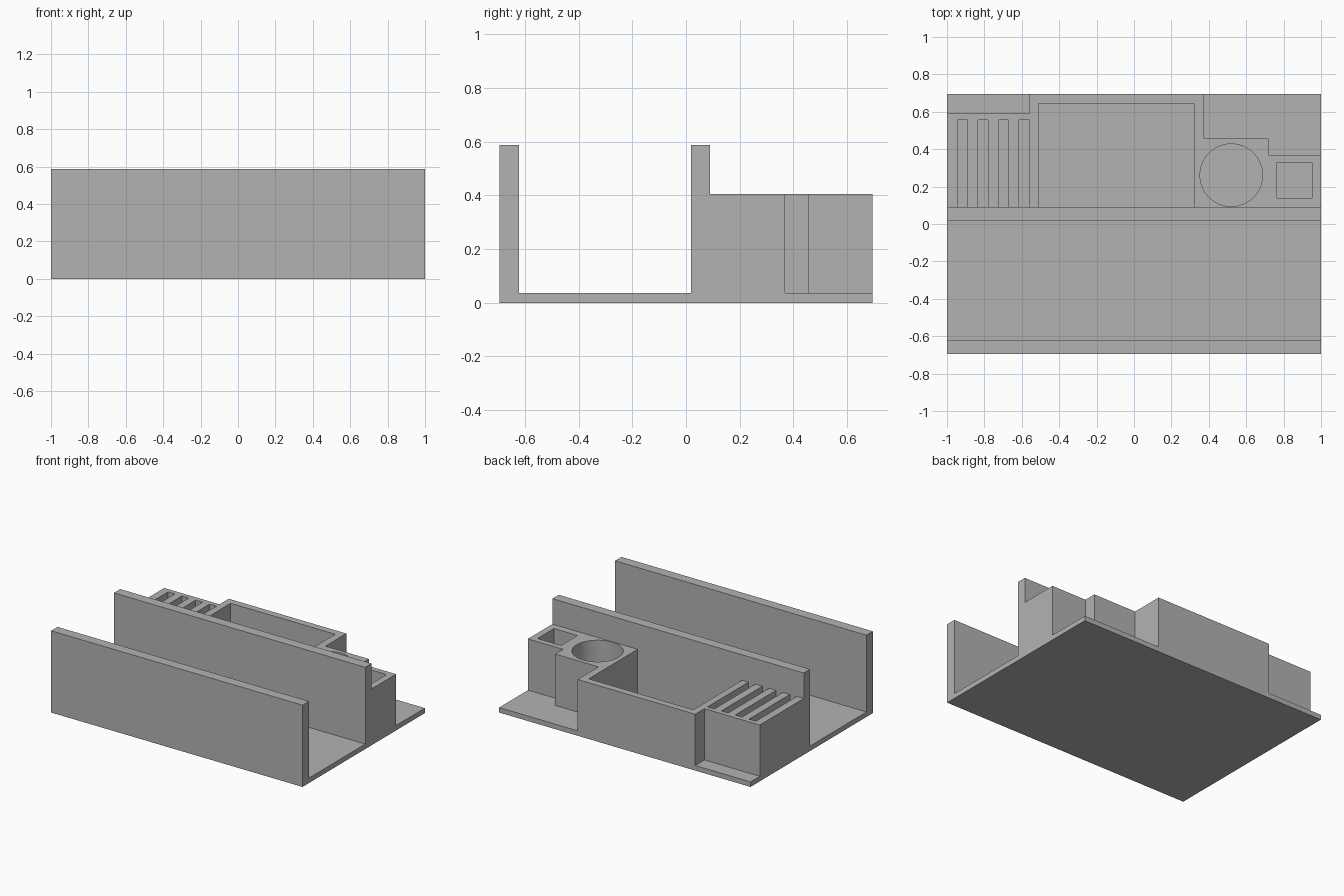
import bpy
import bmesh
import math
from mathutils import Matrix, Vector

cube = bpy.data.objects.get("Cube")
if cube:
    bpy.data.objects.remove(cube, do_unlink=True)

GREY = (0.45, 0.45, 0.45, 1)
grey = bpy.data.materials.new("plain grey")
grey.use_nodes = True
grey.diffuse_color = GREY
grey.node_tree.nodes["Principled BSDF"].inputs["Base Color"].default_value = GREY

BASE, BLOCK, WALL = 0.036, 0.405, 0.588
DEPTH, WALL_BACK = 0.695, 0.09


def finish(name, bm):
    bmesh.ops.recalc_face_normals(bm, faces=bm.faces)
    mesh = bpy.data.meshes.new(name)
    bm.to_mesh(mesh)
    bm.free()
    mesh.materials.append(grey)
    obj = bpy.data.objects.new(name, mesh)
    bpy.context.scene.collection.objects.link(obj)
    return obj


def prism(name, points, direction):
    """Extrude a closed outline along a direction."""
    bm = bmesh.new()
    face = bm.faces.new([bm.verts.new(p) for p in points])
    ext = bmesh.ops.extrude_face_region(bm, geom=[face])
    moved = [v for v in ext["geom"] if isinstance(v, bmesh.types.BMVert)]
    bmesh.ops.translate(bm, verts=moved, vec=Vector(direction))
    return finish(name, bm)


# Base plate with front wall and middle wall, as one cross-section
section = [(-DEPTH, 0), (DEPTH, 0), (DEPTH, BASE), (WALL_BACK, BASE),
           (WALL_BACK, WALL), (0.018, WALL), (0.018, BASE),
           (-0.622, BASE), (-0.622, WALL), (-DEPTH, WALL)]
prism("base_and_walls", [(-1, y, z) for y, z in section], (2, 0, 0))

# Stepped organiser block behind the middle wall
outline = [(-1, WALL_BACK), (1, WALL_BACK), (1, 0.368), (0.72, 0.368),
           (0.72, 0.458), (0.375, 0.458), (0.375, DEPTH),
           (-0.56, DEPTH), (-0.56, 0.59), (-1, 0.59)]
block = prism("organiser_block", [(x, y, BASE) for x, y in outline],
              (0, 0, BLOCK - BASE))

# Compartments: four slots, a tray, a square well and a round cup
pockets = [(-0.945 + i * 0.11, -0.89 + i * 0.11, 0.05, 0.555) for i in range(4)]
pockets += [(-0.51, 0.322, 0.05, 0.645), (0.765, 0.952, 0.14, 0.328)]
bm = bmesh.new()
for x0, x1, y0, y1 in pockets:
    place = Matrix.Translation(((x0 + x1) / 2, (y0 + y1) / 2, 0.25))
    bmesh.ops.create_cube(bm, size=1,
                          matrix=place @ Matrix.Diagonal((x1 - x0, y1 - y0, 1, 1)))
bmesh.ops.create_cone(bm, cap_ends=True, segments=64, radius1=0.167, radius2=0.167,
                      depth=1, matrix=Matrix.Translation((0.52, 0.261, 0.25)))
cutter = finish("compartment_cutter", bm)
cutter.hide_render = True

cut = block.modifiers.new("compartments", 'BOOLEAN')
cut.operation = 'DIFFERENCE'
cut.solver = 'EXACT'
cut.object = cutter
bpy.context.view_layer.objects.active = block
block.select_set(True)
bpy.ops.object.modifier_apply(modifier=cut.name)
bpy.data.objects.remove(cutter, do_unlink=True)
bpy.ops.object.shade_smooth_by_angle(angle=math.radians(30))
